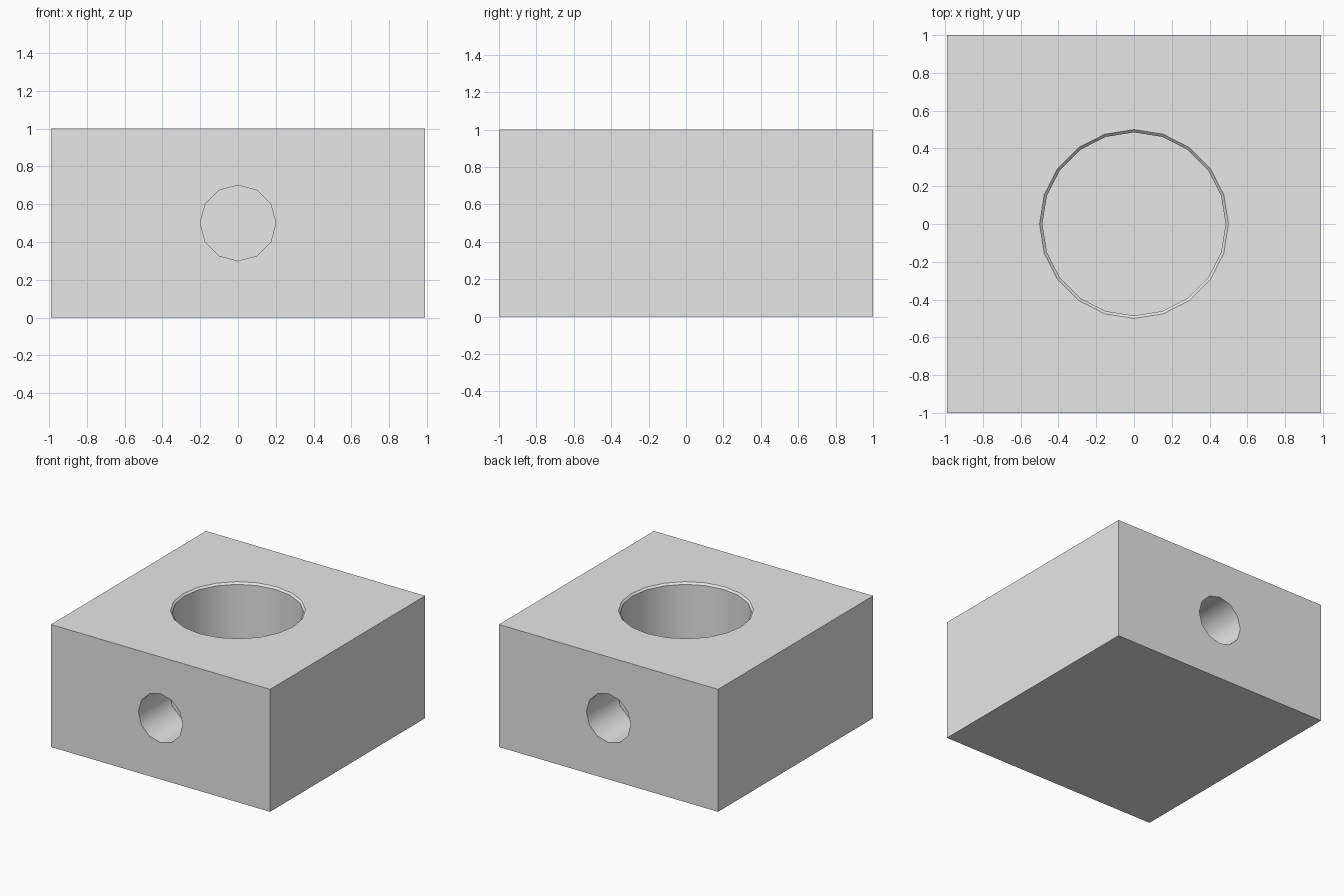
import bpy, math
from mathutils import Matrix, Vector

old = bpy.data.objects.get("Cube")
if old:
    bpy.data.objects.remove(old)

grey = bpy.data.materials.new("light grey")
colour = (0.8, 0.8, 0.8, 1)
grey.use_nodes = True
grey.diffuse_color = colour
grey.node_tree.nodes["Principled BSDF"].inputs["Base Color"].default_value = colour


def turned_solid(name, profile, sides, matrix=Matrix()):
    """Closed solid from (radius, height) rings, listed from bottom to top."""
    verts = [matrix @ Vector((r * math.cos(a), r * math.sin(a), h))
             for r, h in profile
             for a in [math.tau * i / sides for i in range(sides)]]
    faces = [tuple(reversed(range(sides)))]
    for ring in range(len(profile) - 1):
        b = ring * sides
        faces += [(b + i, b + (i + 1) % sides, b + sides + (i + 1) % sides, b + sides + i)
                  for i in range(sides)]
    faces.append(tuple(range(len(verts) - sides, len(verts))))
    mesh = bpy.data.meshes.new(name)
    mesh.from_pydata(verts, [], faces)
    mesh.materials.append(grey)
    obj = bpy.data.objects.new(name, mesh)
    bpy.context.collection.objects.link(obj)
    obj.hide_render = True
    return obj


# Block
bpy.ops.mesh.primitive_cube_add(size=1, location=(0, 0, 0.5))
block = bpy.context.object
block.name = "block"
block.scale = (1.98, 2, 1)
bpy.ops.object.transform_apply(location=True, rotation=False, scale=True)
block.data.materials.append(grey)

# Round pocket in the top with a narrow chamfered rim
cutters = [turned_solid("pocket_cutter", [(0.485, 0.3), (0.485, 0.985), (0.515, 1.015)], 20)]

# Blind pin holes in the front and back
for side, name in ((1, "front"), (-1, "back")):
    turn = Matrix.Translation((0, 0, 0.5)) @ Matrix.Rotation(side * math.pi / 2, 4, "X")
    cutters.append(turned_solid(name + "_hole_cutter", [(0.2, 0.6), (0.2, 1.1)], 12, turn))

# Cut the openings
for cutter in cutters:
    cut = block.modifiers.new(cutter.name, "BOOLEAN")
    cut.operation = "DIFFERENCE"
    cut.solver = "EXACT"
    cut.object = cutter
    bpy.ops.object.modifier_apply(modifier=cut.name)
for cutter in cutters:
    bpy.data.objects.remove(cutter)

# Smooth the round walls, keep the block edges sharp
bpy.ops.object.shade_smooth_by_angle(angle=math.radians(35))
